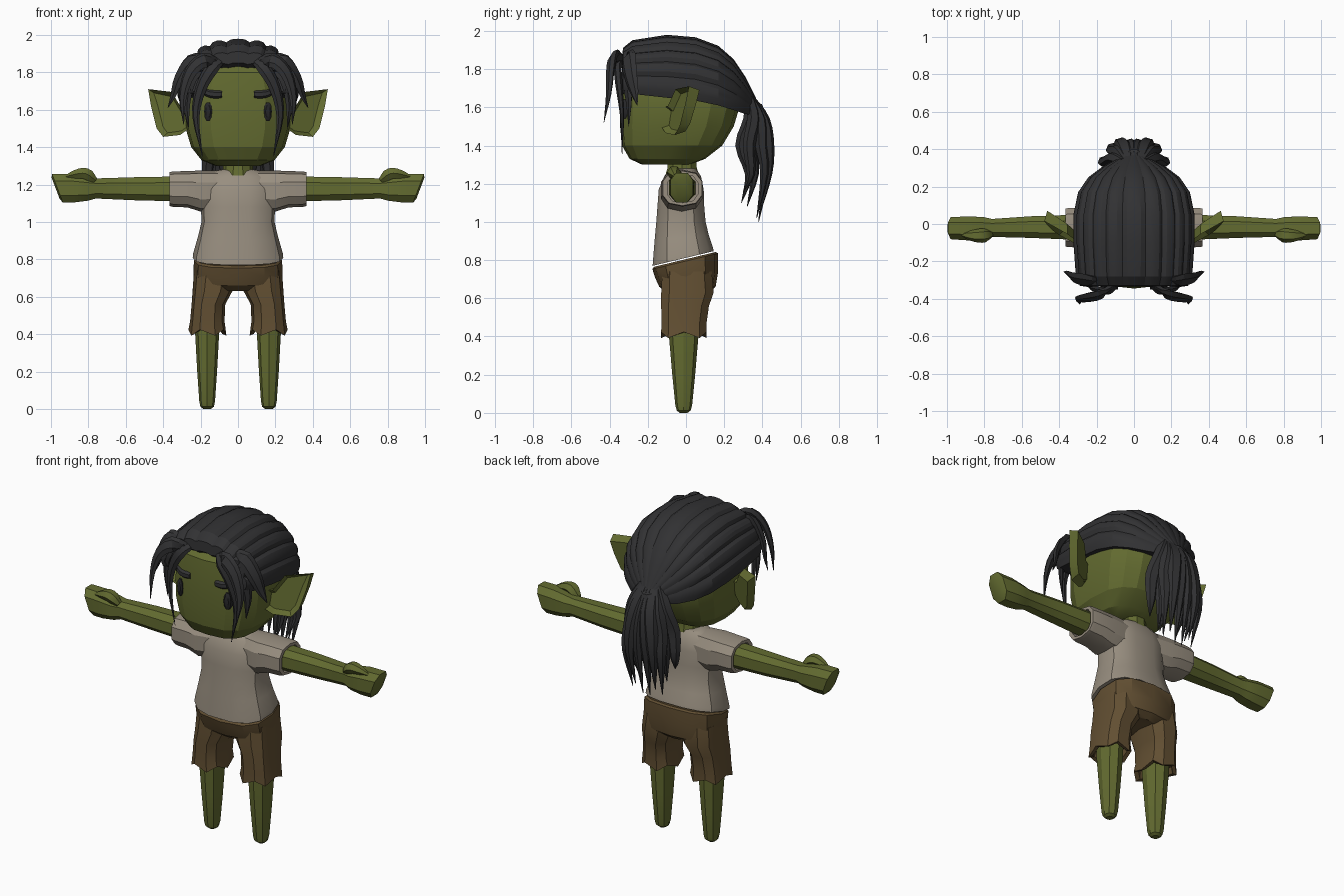
import bpy, bmesh, math
from mathutils import Vector

if "Cube" in bpy.data.objects:
    bpy.data.objects.remove(bpy.data.objects["Cube"])


def material(name, rgb):
    m = bpy.data.materials.new(name)
    m.diffuse_color = (*rgb, 1)
    m.use_nodes = True
    m.node_tree.nodes["Principled BSDF"].inputs["Base Color"].default_value = m.diffuse_color
    return m


GREEN = material("green skin", (0.125, 0.148, 0.030))
SHIRT = material("grey shirt", (0.315, 0.272, 0.215))
PANTS = material("brown cloth", (0.122, 0.078, 0.032))
HAIR = material("dark hair", (0.031, 0.031, 0.033))
BLACK = material("eye black", (0.020, 0.020, 0.022))


def finish(name, bm, mat, mirror=False, angle=28):
    bmesh.ops.recalc_face_normals(bm, faces=bm.faces[:])
    me = bpy.data.meshes.new(name)
    bm.to_mesh(me)
    bm.free()
    me.materials.append(mat)
    ob = bpy.data.objects.new(name, me)
    bpy.context.collection.objects.link(ob)
    bpy.ops.object.select_all(action='DESELECT')
    ob.select_set(True)
    bpy.context.view_layer.objects.active = ob
    bpy.ops.object.shade_smooth_by_angle(angle=math.radians(angle))
    if mirror:
        mod = ob.modifiers.new("mirror", 'MIRROR')
        mod.use_mirror_merge = False
    return ob


def add_loft(bm, rings):
    """Skin closed rings of equal length and cap both ends."""
    vs = [[bm.verts.new(p) for p in r] for r in rings]
    n = len(vs[0])
    for a, b in zip(vs, vs[1:]):
        for i in range(n):
            bm.faces.new((a[i], a[(i + 1) % n], b[(i + 1) % n], b[i]))
    bm.faces.new(vs[0])
    bm.faces.new(vs[-1])


def loft(name, rings, mat, mirror=False, angle=28):
    bm = bmesh.new()
    add_loft(bm, rings)
    return finish(name, bm, mat, mirror, angle)


def oval(n, e, turn=0.0):
    """Unit superellipse points."""
    pts = []
    for i in range(n):
        a = math.tau * (i + turn) / n
        c, s = math.cos(a), math.sin(a)
        pts.append((math.copysign(abs(c) ** (2 / e), c), math.copysign(abs(s) ** (2 / e), s)))
    return pts


def ring_z(z, x0, x1, y0, y1, n=12, e=2.5, tilt=0.0, jag=0.0):
    out = []
    for i, (u, v) in enumerate(oval(n, e)):
        y = (y0 + y1) / 2 + v * (y1 - y0) / 2
        out.append(Vector(((x0 + x1) / 2 + u * (x1 - x0) / 2, y, z + tilt * y + jag * (-1) ** i)))
    return out


def ring_x(x, y0, y1, z0, z1, n=8, e=2.6, shear=0.0):
    return [Vector((x + shear * v * (z1 - z0) / 2, (y0 + y1) / 2 + u * (y1 - y0) / 2,
                    (z0 + z1) / 2 + v * (z1 - z0) / 2)) for u, v in oval(n, e, 0.5)]


def smooth_path(pts, steps=3):
    p = [Vector(q) for q in pts]
    p = [2 * p[0] - p[1]] + p + [2 * p[-1] - p[-2]]
    out = []
    for i in range(1, len(p) - 2):
        a, b, c, d = p[i - 1:i + 3]
        for k in range(steps):
            t = k / steps
            out.append(0.5 * (2 * b + (c - a) * t + (2 * a - 5 * b + 4 * c - d) * t * t
                              + (3 * b - a - 3 * c + d) * t ** 3))
    return out + [p[-2]]


def add_lock(bm, pts, width, thick, out, root=0.5, power=2.5):
    """Flattened tapering strand along a path; 'out' is its thin direction."""
    path = smooth_path(pts)
    rings = []
    for i, p in enumerate(path):
        t = i / (len(path) - 1)
        f = max(0.04, min(1, root + 2 * t) * (1 - t ** power))
        tan = (path[min(i + 1, len(path) - 1)] - path[max(i - 1, 0)]).normalized()
        side = tan.cross(Vector(out)).normalized()
        nor = side.cross(tan)
        rings.append([p + side * u * width * f + nor * v * thick * f for u, v in oval(6, 2)])
    add_loft(bm, rings)


# Head
loft("head", [ring_z(z, -w, w, y0, y1, 16, 2.9) for z, w, y0, y1 in (
    (1.30, .12, -.23, .02), (1.33, .195, -.295, .10), (1.40, .25, -.335, .19),
    (1.50, .28, -.345, .25), (1.60, .287, -.345, .28), (1.70, .285, -.345, .28),
    (1.80, .25, -.335, .25), (1.88, .17, -.26, .16))], GREEN, angle=20)
loft("neck", [ring_z(z, -r, r, -.02 - r, r - .02, 10, 2) for z, r in
              ((1.22, .10), (1.285, .08), (1.34, .08))], GREEN)

# Ears: slanted plates with a sunken inner face
bm = bmesh.new()
outline = [(.26, 1.60), (.30, 1.605), (.355, 1.695), (.48, 1.71), (.465, 1.62),
           (.435, 1.50), (.40, 1.455), (.31, 1.465), (.26, 1.50)]
slant = lambda x, z: -.125 + .55 * (x - .28) + .12 * (z - 1.455)
front = [Vector((x, slant(x, z), z)) for x, z in outline]
back = [Vector((.37 + (x - .37) * .85, slant(x, z) + .055, 1.58 + (z - 1.58) * .85)) for x, z in outline]
add_loft(bm, [front, back])
bmesh.ops.recalc_face_normals(bm, faces=bm.faces[:])
bm.faces.ensure_lookup_table()
face = min((f for f in bm.faces if len(f.verts) > 4), key=lambda f: f.calc_center_median().y)
bmesh.ops.inset_individual(bm, faces=[face], thickness=.026, depth=-.028)
finish("ears", bm, GREEN, True)

# Eyes and eyebrows
loft("eyes", [[Vector((.16 + u * .021 * s, y + .25 * (u * .02 * s), 1.59 + v * .052 * s))
               for u, v in oval(10, 2.4)] for y, s in ((-.30, 1), (-.333, 1), (-.342, .6))], BLACK, True)
bm = bmesh.new()
add_lock(bm, [(.085, -.338, 1.682), (.15, -.334, 1.685), (.215, -.30, 1.712)], .022, .016, (0, -1, 0), .8, 4)
finish("eyebrows", bm, HAIR, True)

# Hair cap: ridged arches swept from the hairline to the tie at the back
LOBES, PER = 11, 4
stations = ((-.29, .25, 1.82, 1.69), (-.335, .262, 1.85, 1.70), (-.33, .29, 1.91, 1.69),
            (-.28, .312, 1.95, 1.67), (-.10, .325, 1.978, 1.65), (.05, .325, 1.965, 1.635),
            (.17, .30, 1.92, 1.61), (.25, .245, 1.85, 1.585), (.31, .165, 1.76, 1.565),
            (.35, .09, 1.68, 1.56), (.375, .05, 1.63, 1.56))
rings = []
for y, w, top, low in stations:
    ring = []
    for i in range(LOBES * PER + 1):
        a = math.pi * i / (LOBES * PER)
        ridge = 0.955 + 0.05 * abs(math.sin(a * LOBES)) ** 0.6
        c, s = math.cos(a), max(0, math.sin(a))
        ring.append(Vector((math.copysign(abs(c) ** .82, c) * w * ridge, y,
                            low + (top - low) * s ** .82 * ridge)))
    rings.append(ring)
loft("hair_cap", rings, HAIR, angle=22)

# Fringe: locks falling from the parting on both sides
bm = bmesh.new()
add_lock(bm, [(.10, -.31, 1.84), (.18, -.375, 1.865), (.255, -.395, 1.80), (.295, -.405, 1.67), (.29, -.43, 1.52)],
         .045, .022, (.5, -1, .2))
add_lock(bm, [(.16, -.29, 1.86), (.25, -.30, 1.86), (.315, -.29, 1.77), (.345, -.27, 1.68), (.375, -.255, 1.61)],
         .05, .022, (.8, -.6, .2))
add_lock(bm, [(.08, -.31, 1.87), (.14, -.355, 1.82), (.20, -.35, 1.71), (.225, -.335, 1.56), (.19, -.335, 1.35)],
         .038, .02, (.3, -1, 0))
add_lock(bm, [(.18, -.30, 1.84), (.25, -.315, 1.77), (.275, -.30, 1.64), (.265, -.30, 1.50)],
         .04, .02, (.6, -.8, 0))
finish("fringe_locks", bm, HAIR, True)

# Ponytail: tie and fanned locks
bm = bmesh.new()
for x, y, mid, tip in ((.025, .425, .42, 1.0), (.07, .43, .43, 1.05), (.105, .395, .41, 1.02),
                       (.10, .34, .36, 1.08), (.145, .33, .34, 1.16), (.06, .29, .33, 1.10)):
    add_lock(bm, [(x * .35, .335, 1.65), (x * .7, (y + .38) / 2, 1.53), (x, y, 1.40),
                  (x * 1.12, mid, 1.25), (x * .95, mid - .04, tip)], .048, .036, (.3, 1, 0), .6, 3)
finish("ponytail", bm, HAIR, True)
loft("hair_tie", [ring_z(z, -r, r, .355 - r, .355 + r, 10, 2, -.4) for z, r in
                  ((1.69, .045), (1.745, .06), (1.775, .045))], HAIR)

# Shirt: body and sleeves
loft("shirt_body", [ring_z(z, -w, w, y0, y1, 14, 2.6, t) for z, w, y0, y1, t in (
    (.815, .232, -.168, .138, .24), (.812, .242, -.178, .148, .24), (.835, .24, -.176, .144, .22),
    (.92, .215, -.167, .122, .1), (1.0, .195, -.158, .105, 0), (1.08, .198, -.152, .098, 0),
    (1.17, .20, -.145, .095, 0), (1.24, .175, -.115, .08, 0), (1.275, .12, -.085, .055, 0),
    (1.28, .085, -.075, .045, 0))], SHIRT)
loft("sleeves", [ring_x(*r, 10) for r in (
    (.08, -.11, .075, 1.06, 1.275), (.20, -.135, .09, 1.055, 1.275), (.27, -.13, .09, 1.078, 1.272),
    (.345, -.128, .09, 1.08, 1.27), (.365, -.125, .087, 1.085, 1.267), (.365, -.10, .065, 1.10, 1.25),
    (.33, -.10, .065, 1.10, 1.25))], SHIRT, True)

# Arms, hands and thumbs
loft("arms", [ring_x(x, y0, y1, z0, z1, 8, 2.6, sh) for x, y0, y1, z0, z1, sh in (
    (.28, -.09, .055, 1.105, 1.248, 0), (.55, -.078, .045, 1.112, 1.243, 0), (.76, -.072, .03, 1.122, 1.236, 0),
    (.80, -.088, .04, 1.11, 1.245, 0), (.88, -.092, .045, 1.10, 1.26, .1), (.965, -.085, .04, 1.098, 1.262, .38),
    (.975, -.06, .015, 1.12, 1.24, .38))], GREEN, True)
bm = bmesh.new()
add_lock(bm, [(.765, -.055, 1.22), (.815, -.062, 1.258), (.87, -.062, 1.255), (.94, -.055, 1.235)],
         .04, .036, (0, 0, 1), .5, 3)
finish("thumbs", bm, GREEN, True)

# Shorts: seat and legs with a ragged hem
loft("shorts_seat", [ring_z(z, -w, w, y0, y1, 12, 2.7, t) for z, w, y0, y1, t in (
    (.805, .225, -.168, .155, .24), (.795, .236, -.176, .168, .24), (.72, .238, -.16, .168, .1),
    (.66, .225, -.14, .155, 0), (.63, .13, -.10, .12, 0))], PANTS)
loft("shorts_legs", [ring_z(z, x0, x1, y0, y1, 10, 2.6, 0, j) for z, x0, x1, y0, y1, j in (
    (.74, .01, .235, -.13, .14, 0), (.63, .03, .243, -.135, .15, 0), (.56, .068, .248, -.135, .125, 0),
    (.47, .072, .256, -.132, .112, 0), (.408, .062, .265, -.135, .112, .016), (.412, .085, .245, -.11, .09, .01),
    (.45, .09, .24, -.10, .08, 0))], PANTS, True)

# Legs tapering to small rounded feet
loft("legs", [ring_z(z, .165 - w, .165 + w, -.012 - d, -.012 + d, 8, 2.4) for z, w, d in (
    (.50, .066, .08), (.40, .064, .077), (.20, .053, .06), (.04, .042, .044), (.012, .036, .036),
    (0, .02, .02))], GREEN, True)
